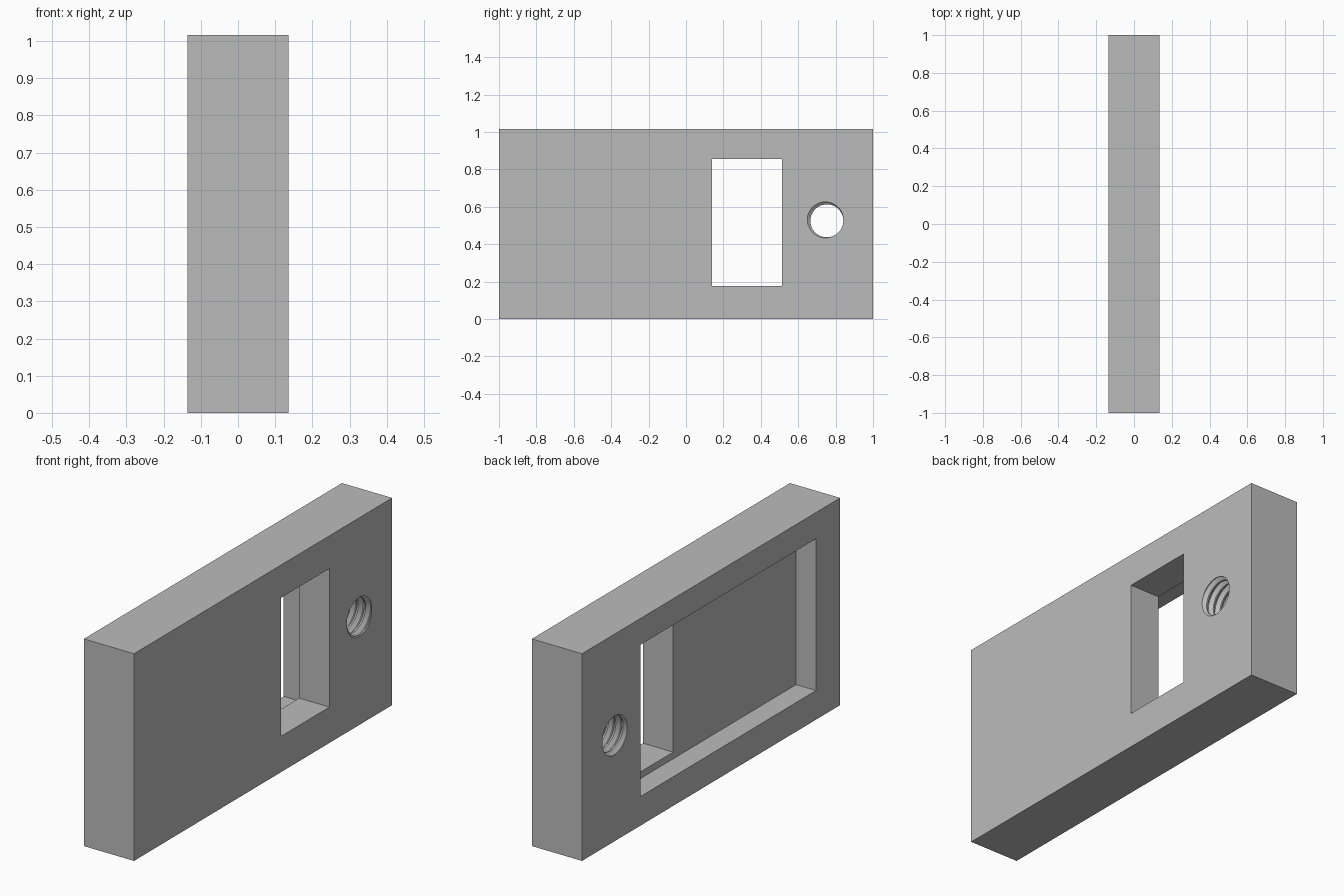
import bpy, bmesh, math

if "Cube" in bpy.data.objects:
    bpy.data.objects.remove(bpy.data.objects["Cube"])

grey = bpy.data.materials.new("plain grey")
grey.use_nodes = True
colour = (0.5, 0.5, 0.5, 1)
grey.diffuse_color = colour
grey.node_tree.nodes["Principled BSDF"].inputs["Base Color"].default_value = colour


def add_object(name, bm):
    bmesh.ops.recalc_face_normals(bm, faces=bm.faces)
    mesh = bpy.data.meshes.new(name)
    bm.to_mesh(mesh)
    bm.free()
    mesh.materials.append(grey)
    obj = bpy.data.objects.new(name, mesh)
    bpy.context.collection.objects.link(obj)
    return obj


def box(name, x, y, z):
    """Box between (low, high) limits on each axis."""
    bm = bmesh.new()
    bmesh.ops.create_cube(bm, size=1)
    for v in bm.verts:
        v.co = [(a + b) / 2 + c * (b - a) for (a, b), c in zip((x, y, z), v.co)]
    return add_object(name, bm)


def thread(name, y, z, minor, major, pitch, turns, start, steps=40):
    """Closed threaded rod along x, swept from one tooth profile."""
    profile = [(0, minor), (0.2, minor), (0.55, major), (0.65, major), (1, minor)]
    bm = bmesh.new()
    rows = []
    for k in range(steps * turns + 1):
        a = start + math.tau * k / steps
        x = pitch * (k / steps - (turns + 1) / 2)
        rows.append([bm.verts.new((x + pitch * u, y + r * math.cos(a), z + r * math.sin(a)))
                     for u, r in profile])
    for p, q in zip(rows, rows[1:]):
        for j in range(len(profile) - 1):
            bm.faces.new((p[j], q[j], q[j + 1], p[j + 1]))
    bmesh.ops.remove_doubles(bm, verts=bm.verts, dist=1e-5)
    bmesh.ops.holes_fill(bm, edges=[e for e in bm.edges if e.is_boundary], sides=0)
    return add_object(name, bm)


# Main plate
plate = box("plate", (-0.136, 0.136), (-1, 1), (0, 1.016))

# Shallow pocket, window through its floor, and threaded hole
cutters = [
    box("pocket_cutter", (-0.3, -0.028), (-0.813, 0.548), (0.143, 0.887)),
    box("window_cutter", (-0.2, 0.3), (0.14, 0.514), (0.176, 0.855)),
    thread("threaded_hole_cutter", 0.753, 0.525, 0.088, 0.106, 0.04, 10, 0.72),
]
bpy.context.view_layer.objects.active = plate
for cutter in cutters:
    cutter.hide_render = True
    cut = plate.modifiers.new(cutter.name, "BOOLEAN")
    cut.operation = "DIFFERENCE"
    cut.solver = "EXACT"
    cut.object = cutter
    bpy.ops.object.modifier_apply(modifier=cut.name)
    bpy.data.objects.remove(cutter)

# Crisp edges, smooth round thread
bpy.ops.object.select_all(action="DESELECT")
plate.select_set(True)
bpy.ops.object.shade_smooth_by_angle(angle=math.radians(30))
